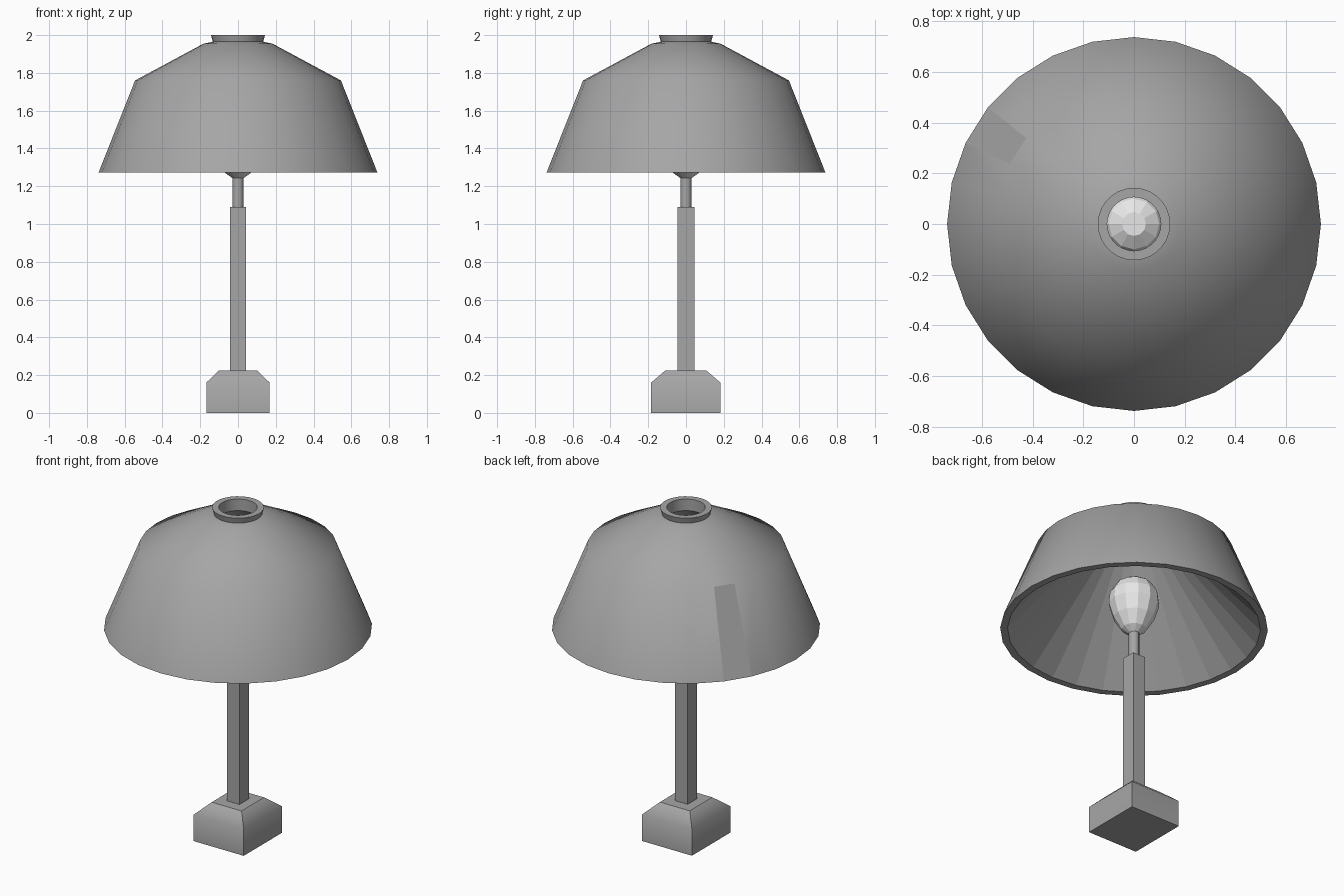
import bpy, bmesh
from math import cos, sin, tau

cube = bpy.data.objects.get("Cube")
if cube:
    bpy.data.objects.remove(cube, do_unlink=True)


def material(name, value):
    m = bpy.data.materials.new(name)
    m.use_nodes = True
    colour = (value, value, value, 1)
    m.diffuse_color = colour
    m.node_tree.nodes["Principled BSDF"].inputs["Base Color"].default_value = colour
    return m


grey = material("grey metal", 0.38)
white = material("bulb white", 0.8)


def make_object(name, bm, mat):
    bmesh.ops.recalc_face_normals(bm, faces=bm.faces)
    mesh = bpy.data.meshes.new(name)
    bm.to_mesh(mesh)
    bm.free()
    mesh.materials.append(mat)
    obj = bpy.data.objects.new(name, mesh)
    bpy.context.collection.objects.link(obj)
    return obj


def lathe(name, profile, sides, mat, closed=False, smooth_bands=()):
    """Revolve (radius, height) points; listed bands are smooth shaded."""
    bm = bmesh.new()
    rings = [[bm.verts.new((r * cos(tau * i / sides), r * sin(tau * i / sides), z))
              for i in range(sides)] for r, z in profile]
    bands = list(zip(rings, rings[1:] + rings[:1] if closed else rings[1:]))
    for b, (low, high) in enumerate(bands):
        for i in range(sides):
            j = (i + 1) % sides
            face = bm.faces.new((low[i], low[j], high[j], high[i]))
            face.smooth = b in smooth_bands
    if not closed:
        bm.faces.new(rings[0])
        bm.faces.new(rings[-1])
    return make_object(name, bm, mat)


def loft_square(name, sections, centre_y, smooth=False):
    """Stack rectangular sections given as (half x, half y, height)."""
    bm = bmesh.new()
    rings = [[bm.verts.new((sx * hx, sy * hy + centre_y, z))
              for sx, sy in ((-1, -1), (1, -1), (1, 1), (-1, 1))]
             for hx, hy, z in sections]
    for low, high in zip(rings, rings[1:]):
        for i in range(4):
            j = (i + 1) % 4
            bm.faces.new((low[i], low[j], high[j], high[i])).smooth = smooth
    bm.faces.new(rings[0])
    bm.faces.new(rings[-1])
    obj = make_object(name, bm, grey)
    if smooth:
        # Sides blend into the chamfer, corners stay crisp
        for edge in obj.data.edges:
            a, b = (obj.data.vertices[v].co for v in edge.vertices)
            level = abs(a.z - b.z) < 0.001
            edge.use_edge_sharp = not (level and abs(a.z - sections[1][2]) < 0.001)
    return obj


# Base and post
loft_square("base", [(0.168, 0.184, 0), (0.168, 0.184, 0.16), (0.1, 0.108, 0.225)],
            -0.001, smooth=True)
loft_square("post", [(0.042, 0.045, 0.225), (0.042, 0.045, 1.09)], -0.001)

# Socket neck and bulb
lathe("neck", [(0.03, 1.09), (0.03, 1.245)], 12, grey, smooth_bands=(0,))
lathe("bulb", [(0.03, 1.243), (0.07, 1.272), (0.115, 1.345), (0.141, 1.43),
               (0.134, 1.495), (0.1, 1.55), (0.047, 1.585)], 12, white)

# Open shade: outer skin, collar, then a straight inner cone back to the rim
shade = lathe("lampshade",
              [(0.738, 1.273), (0.545, 1.76), (0.182, 1.955), (0.133, 1.965),
               (0.143, 2.0), (0.106, 2.0), (0.106, 1.93), (0.697, 1.273)],
              28, grey, closed=True, smooth_bands=(0, 1, 2, 3, 5))

# One plain flat panel on the lower skirt
shade.data.polygons[11].use_smooth = False

# Crisp edges around the collar and rim
radii = (0.133, 0.143, 0.106, 0.738)
for edge in shade.data.edges:
    a, b = (shade.data.vertices[v].co for v in edge.vertices)
    ra, rb = a.xy.length, b.xy.length
    if abs(ra - rb) < 0.001 and abs(a.z - b.z) < 0.001:
        edge.use_edge_sharp = any(abs(ra - r) < 0.001 for r in radii)
